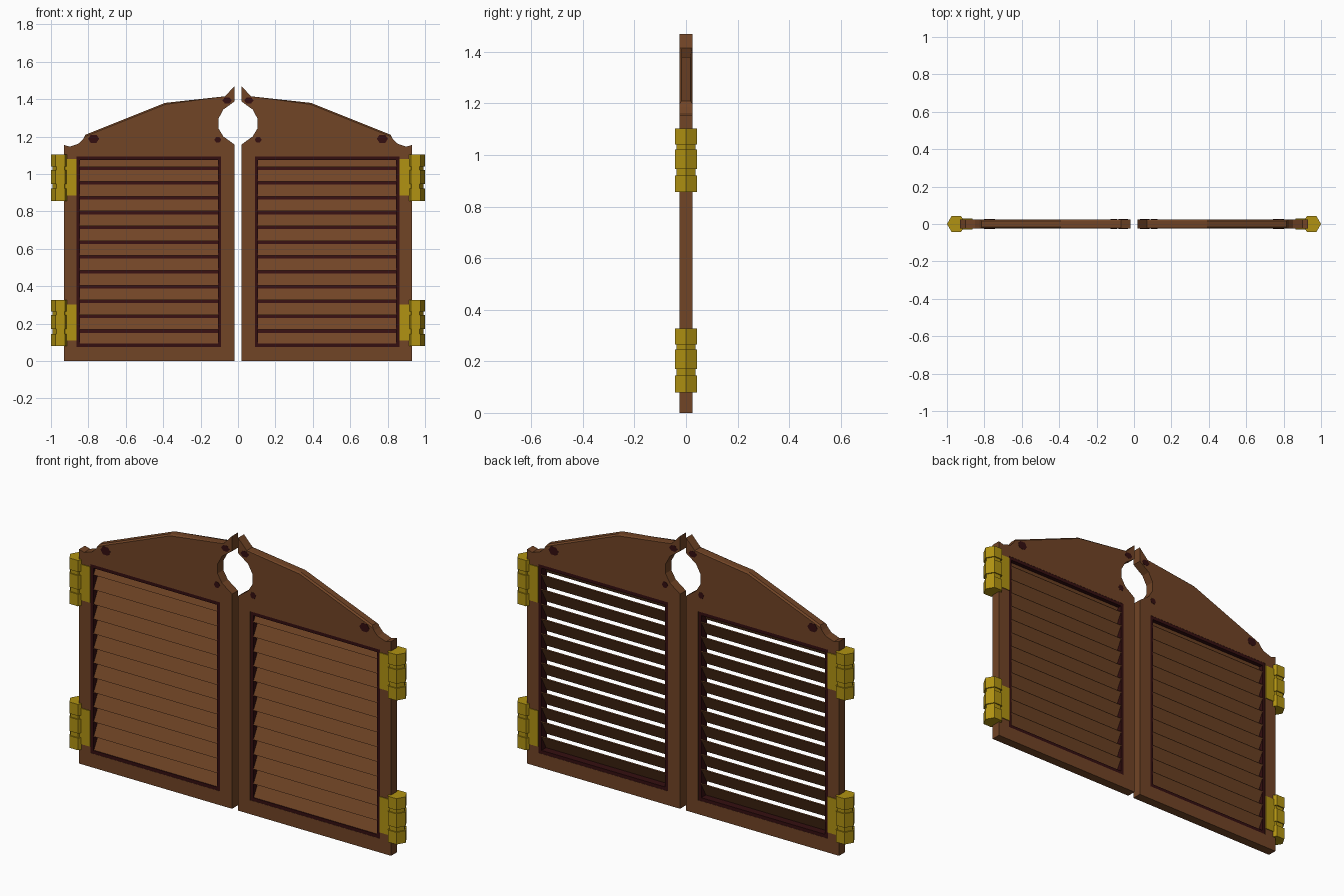
import bpy, bmesh, math
from mathutils import Vector

if "Cube" in bpy.data.objects:
    bpy.data.objects.remove(bpy.data.objects["Cube"])


def material(name, rgb):
    m = bpy.data.materials.new(name)
    m.diffuse_color = (*rgb, 1)
    m.use_nodes = True
    m.node_tree.nodes["Principled BSDF"].inputs["Base Color"].default_value = m.diffuse_color
    return m


WOOD = material("brown wood", (0.165, 0.058, 0.019))
DARK = material("dark wood", (0.034, 0.0045, 0.005))
BRASS = material("brass", (0.44, 0.29, 0.006))
HALF = 0.025          # half thickness of a door


def finish(bm, name, mats):
    """Make an object of the right-hand part and mirror it to the left."""
    bmesh.ops.recalc_face_normals(bm, faces=bm.faces)
    me = bpy.data.meshes.new(name)
    bm.to_mesh(me)
    bm.free()
    for m in mats:
        me.materials.append(m)
    ob = bpy.data.objects.new(name, me)
    bpy.context.collection.objects.link(ob)
    ob.modifiers.new("mirror", 'MIRROR').use_mirror_merge = False
    return ob


def prism(bm, pts, offset):
    """Extrude a closed loop of 3D points by an offset."""
    face = bm.faces.new([bm.verts.new(p) for p in pts])
    geo = bmesh.ops.extrude_face_region(bm, geom=[face], use_keep_orig=True)["geom"]
    moved = [g for g in geo if isinstance(g, bmesh.types.BMVert)]
    bmesh.ops.translate(bm, verts=moved, vec=offset)


def box(bm, x0, x1, y0, y1, z0, z1):
    prism(bm, [(x0, y0, z0), (x1, y0, z0), (x1, y0, z1), (x0, y0, z1)],
          Vector((0, y1 - y0, 0)))


IN, OUT = 0.018, 0.93              # door edges in x
HX0, HX1, HZ0, HZ1 = 0.09, 0.863, 0.075, 1.093   # opening

# stiles and bottom rail
bm = bmesh.new()
box(bm, IN, HX0, -HALF, HALF, 0, HZ1)
box(bm, HX1, OUT, -HALF, HALF, 0, HZ1)
box(bm, HX0, HX1, -HALF, HALF, 0, HZ0)
finish(bm, "door_frame", [WOOD])

# arched top panel with half of the round peephole
outline = [(IN, HZ1), (OUT, HZ1), (OUT, 1.155), (0.9, 1.146), (0.85, 1.163),
           (0.828, 1.187), (0.815, 1.21), (0.39, 1.38), (0.07, 1.415), (IN, 1.47),
           (IN, 1.388), (0.078, 1.345), (0.105, 1.295), (0.105, 1.245),
           (0.078, 1.2), (IN, 1.157)]
bm = bmesh.new()
prism(bm, [(x, -HALF, z) for x, z in outline], Vector((0, 2 * HALF, 0)))
rim = []
for e in bm.edges:
    mid = (e.verts[0].co + e.verts[1].co) / 2
    if mid.z > 1.28 and mid.x > 0.15 and abs(abs(mid.y) - HALF) < 1e-4:
        rim.append(e)
bmesh.ops.bevel(bm, geom=rim, offset=0.008, segments=1, affect='EDGES')
finish(bm, "arched_top", [WOOD])

# dark trim lining the opening
T, TY = 0.018, HALF - 0.001
bm = bmesh.new()
box(bm, HX0, HX0 + T, -TY, TY, HZ0, HZ1)
box(bm, HX1 - T, HX1, -TY, TY, HZ0, HZ1)
box(bm, HX0 + T, HX1 - T, -TY, TY, HZ0, HZ0 + T)
box(bm, HX0 + T, HX1 - T, -TY, TY, HZ1 - T, HZ1)
finish(bm, "opening_trim", [DARK])

# tilted slats, low at the front, dark where tucked under the next slat
bm = bmesh.new()
for i in range(13):
    b = 0.088 + i * 0.0792
    prof = [(-0.023, 0), (0.011, 0.063), (0.022, 0.083), (0.025, 0.079), (-0.018, 0)]
    prism(bm, [(HX0 + T - 0.004, y, b + z) for y, z in prof],
          Vector((HX1 - HX0 - 2 * T + 0.008, 0, 0)))
    bm.faces.ensure_lookup_table()
    for f in bm.faces:
        ys = [v.co.y for v in f.verts]
        if len(f.verts) == 4 and abs(min(ys) - 0.011) < 1e-4 and abs(max(ys) - 0.022) < 1e-4:
            f.material_index = 1
finish(bm, "slats", [WOOD, DARK])

# small dark marks in the corners of the top panel, both sides
bm = bmesh.new()
for cx, cz, rx, rz in [(0.772, 1.188, 0.03, 0.025), (0.058, 1.393, 0.025, 0.018),
                       (0.108, 1.183, 0.018, 0.018)]:
    pts = [(cx + rx * math.cos(k * math.pi / 3), -HALF - 0.001,
            cz + rz * math.sin(k * math.pi / 3)) for k in range(6)]
    prism(bm, pts, Vector((0, 2 * HALF + 0.002, 0)))
finish(bm, "corner_marks", [DARK])

# hinges: hexagonal barrels with two necks, and plates wrapping the door
stack = [(0.08, 0.145, 0.05), (0.145, 0.17, 0.043), (0.17, 0.245, 0.05),
         (0.245, 0.265, 0.043), (0.265, 0.327, 0.05)]
for name, dz in (("lower_hinge", 0), ("upper_hinge", 0.776)):
    bm = bmesh.new()
    for z0, z1, r in stack:
        ring = [(0.95 + r * math.cos(k * math.pi / 3), r * 0.9 * math.sin(k * math.pi / 3) * 1.15 * 0.97,
                 z0 + dz) for k in range(6)]
        prism(bm, ring, Vector((0, 0, z1 - z0)))
    box(bm, 0.863, 0.935, -0.029, 0.029, 0.11 + dz, 0.303 + dz)
    finish(bm, name, [BRASS])
